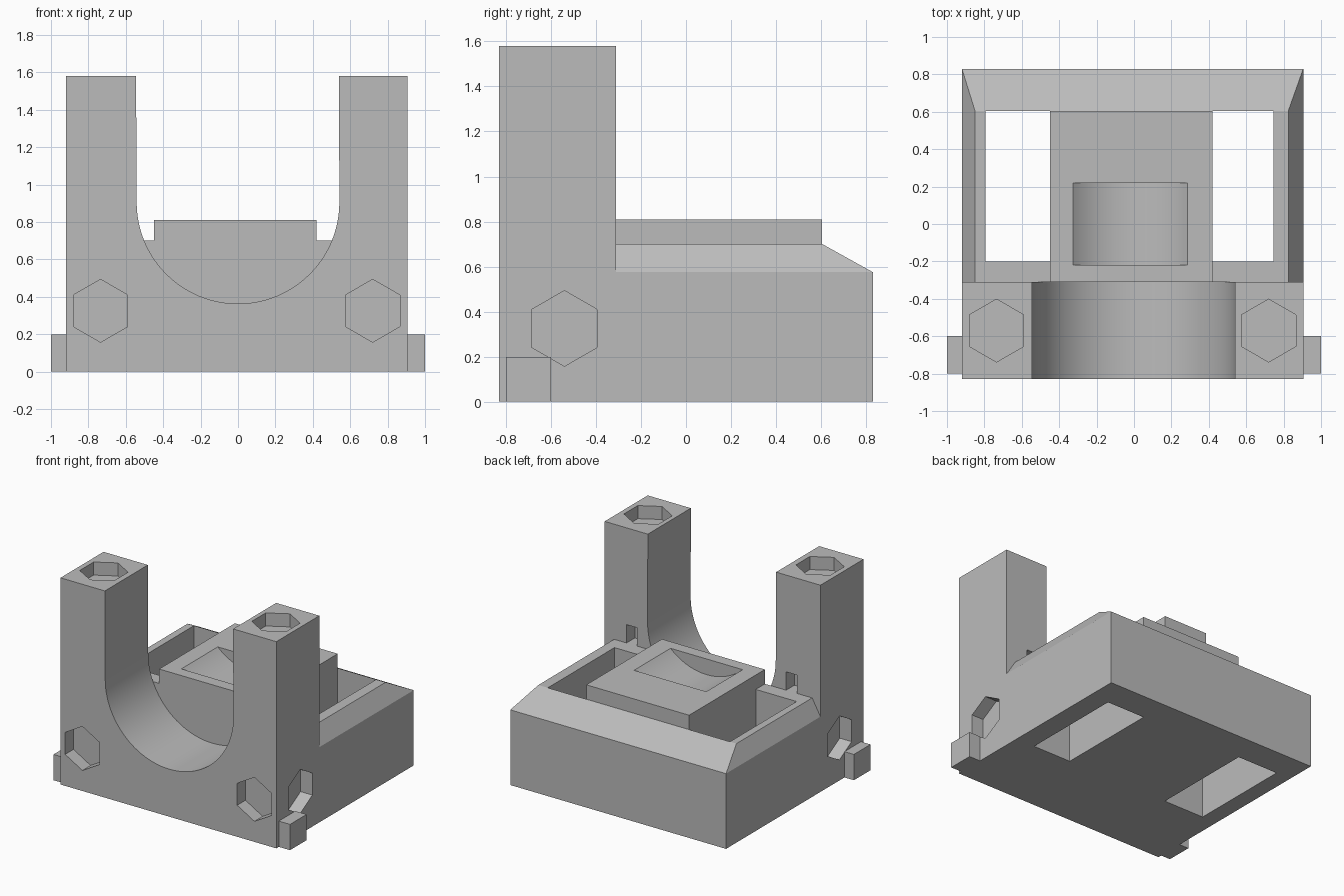
import bpy, bmesh, math
from mathutils import Matrix, Vector

if "Cube" in bpy.data.objects:
    bpy.data.objects.remove(bpy.data.objects["Cube"], do_unlink=True)

grey = bpy.data.materials.new("plain grey")
grey.use_nodes = True
colour = (0.5, 0.5, 0.5, 1)
grey.diffuse_color = colour
grey.node_tree.nodes["Principled BSDF"].inputs["Base Color"].default_value = colour

LEFT, RIGHT = -0.92, 0.905      # outer side walls
FRONT, MID, BACK = -0.83, -0.31, 0.83
RIM, TOP = 0.70, 1.58


def finish(name, bm):
    bmesh.ops.recalc_face_normals(bm, faces=bm.faces)
    mesh = bpy.data.meshes.new(name)
    bm.to_mesh(mesh)
    bm.free()
    mesh.materials.append(grey)
    obj = bpy.data.objects.new(name, mesh)
    bpy.context.collection.objects.link(obj)
    return obj


def loft(name, loops):
    """Closed solid through matching loops of points."""
    bm = bmesh.new()
    rings = [[bm.verts.new(p) for p in loop] for loop in loops]
    n = len(rings[0])
    for a, b in zip(rings, rings[1:]):
        for i in range(n):
            j = (i + 1) % n
            bm.faces.new((a[i], a[j], b[j], b[i]))
    bm.faces.new(rings[0])
    bm.faces.new(rings[-1])
    return finish(name, bm)


def rect(x0, x1, y0, y1, z):
    return [(x0, y0, z), (x1, y0, z), (x1, y1, z), (x0, y1, z)]


def box(name, x0, x1, y0, y1, z0, z1):
    return loft(name, [rect(x0, x1, y0, y1, z) for z in (z0, z1)])


def extrude_y(name, profile, y0, y1):
    return loft(name, [[(x, y, z) for x, z in profile] for y in (y0, y1)])


def arc(cx, cz, r, a0, a1, n):
    angles = [math.radians(a0 + (a1 - a0) * i / n) for i in range(n + 1)]
    return [(cx + r * math.cos(a), cz + r * math.sin(a)) for a in angles]


def hexagon(centre, axis, spin=0.0):
    """Hexagonal socket cutter, sunk equally each side of the surface."""
    bm = bmesh.new()
    turn = Vector(axis).to_track_quat('Z', 'Y').to_matrix().to_4x4()
    bmesh.ops.create_cone(
        bm, cap_ends=True, segments=6, radius1=0.168, radius2=0.168, depth=0.2,
        matrix=Matrix.Translation(centre) @ turn @ Matrix.Rotation(spin, 4, 'Z'))
    return finish("socket_cutter", bm)


def combine(obj, other, operation):
    mod = obj.modifiers.new("cut", 'BOOLEAN')
    mod.operation, mod.object, mod.solver = operation, other, 'EXACT'
    bpy.context.view_layer.objects.active = obj
    bpy.ops.object.modifier_apply(modifier=mod.name)
    bpy.data.objects.remove(other, do_unlink=True)


# Front yoke: two towers joined below a round saddle
outline = [(LEFT, 0), (LEFT, TOP), (-0.545, TOP)]
outline += arc(0, 0.905, 0.542, 180, 360, 48)
outline += [(0.54, TOP), (RIGHT, TOP), (RIGHT, 0)]
yoke = extrude_y("front_yoke", outline, FRONT, MID)

# Hexagonal sockets on the front, sides and tower tops, slots behind the towers
for side, x, wall in ((-1, -0.735, LEFT), (1, 0.72, RIGHT)):
    combine(yoke, hexagon((x, FRONT, 0.325), (0, -1, 0)), 'DIFFERENCE')
    combine(yoke, hexagon((wall, -0.54, 0.325), (side, 0, 0)), 'DIFFERENCE')
    combine(yoke, hexagon((x, -0.57, TOP), (0, 0, 1)), 'DIFFERENCE')
    xs = sorted((side * 0.63, side * 0.72))
    combine(yoke, box("slot_cutter", *xs, -0.41, -0.2, RIM, 0.84), 'DIFFERENCE')

# Rear tray with bevelled rim, and the raised block in its middle
tray = loft("rear_tray", [rect(LEFT, RIGHT, MID, BACK, 0),
                          rect(LEFT, RIGHT, MID, BACK, 0.575),
                          rect(-0.85, 0.825, MID, 0.605, RIM)])
combine(tray, box("block", -0.45, 0.42, MID, 0.605, 0.3, 0.81), 'UNION')
for x0, x1 in ((-0.795, -0.45), (0.42, 0.745)):
    combine(tray, box("well_cutter", x0, x1, -0.2, 0.605, -0.1, 1), 'DIFFERENCE')

# Shallow curved cradle in the block
half, sag = 0.305, 0.12
radius = (half ** 2 + sag ** 2) / (2 * sag)
spread = math.degrees(math.asin(half / radius))
cradle = arc(-0.02, 0.81 - sag + radius, radius, 270 - spread, 270 + spread, 32)
cradle += [(-0.02 + half, 1), (-0.02 - half, 1)]
combine(tray, extrude_y("cradle_cutter", cradle, -0.22, 0.22), 'DIFFERENCE')

# Small foot tabs on both sides
box("right_tab", -1, LEFT, -0.8, -0.6, 0, 0.197)
box("left_tab", RIGHT, 1, -0.8, -0.6, 0, 0.197)

# Smooth the curved surfaces, keep the edges crisp
for obj in (yoke, tray):
    bpy.ops.object.select_all(action='DESELECT')
    obj.select_set(True)
    bpy.context.view_layer.objects.active = obj
    bpy.ops.object.shade_smooth_by_angle(angle=math.radians(20))
